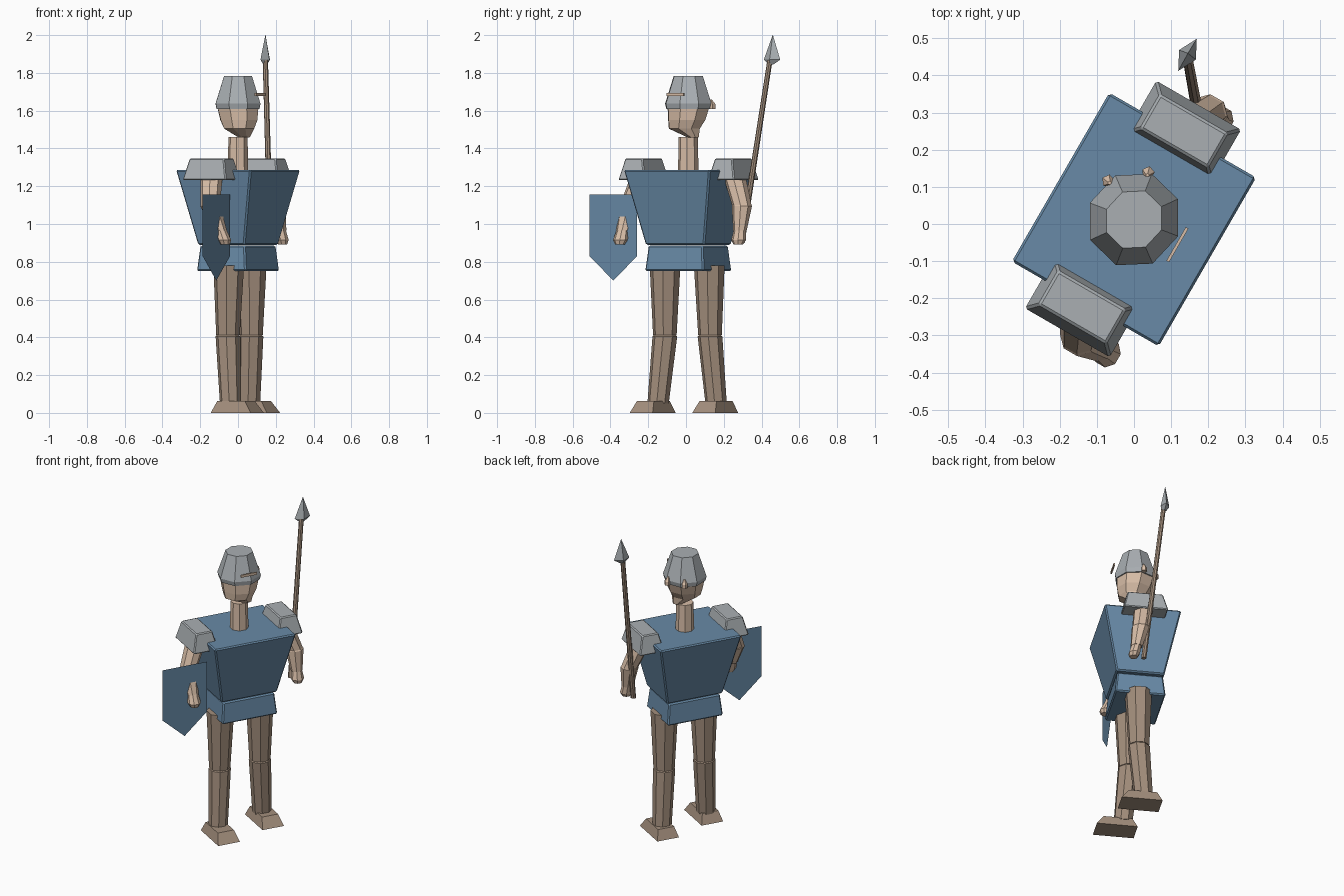
import bpy, bmesh, math
from mathutils import Matrix

# The figure is turned: local x is forward, local y is its left side
TURN = Matrix.Translation((0, 0.012, 0)) @ Matrix.Rotation(math.radians(-30), 4, 'Z')


def material(name, rgb):
    m = bpy.data.materials.new(name)
    m.diffuse_color = (*rgb, 1)
    return m


BLUE = material("blue_cloth", (0.138, 0.255, 0.385))
STEEL = material("steel", (0.40, 0.43, 0.45))
BROWN = material("brown_leather", (0.37, 0.275, 0.205))
SKIN = material("skin", (0.69, 0.515, 0.39))


def add(name, bm, mat, bevel=0):
    bmesh.ops.recalc_face_normals(bm, faces=bm.faces)
    mesh = bpy.data.meshes.new(name)
    bm.to_mesh(mesh)
    bm.free()
    mesh.materials.append(mat)
    ob = bpy.data.objects.new(name, mesh)
    bpy.context.collection.objects.link(ob)
    ob.matrix_world = TURN
    if bevel:
        mod = ob.modifiers.new("soft_edge", 'BEVEL')
        mod.width = bevel
        mod.segments = 1
    return ob


def loft(name, rings, mat, sides=8, phase=0.5, bevel=0, box=False):
    """Join level rings (x, y, z, x radius, y radius); a box ring uses half sizes."""
    bm = bmesh.new()
    k = math.sqrt(2) if box else 1
    loops = []
    for x, y, z, rx, ry in rings:
        loop = []
        for i in range(sides):
            a = 2 * math.pi * (i + phase) / sides
            loop.append(bm.verts.new((x + k * rx * math.cos(a), y + k * ry * math.sin(a), z)))
        loops.append(loop)
    for lo, hi in zip(loops, loops[1:]):
        for i in range(sides):
            j = (i + 1) % sides
            bm.faces.new((lo[i], lo[j], hi[j], hi[i]))
    bm.faces.new(loops[0][::-1])
    bm.faces.new(loops[-1])
    return add(name, bm, mat, bevel)


def box(name, rings, mat, bevel=0):
    return loft(name, rings, mat, 4, 0.5, bevel, True)


# Torso and belt
box("torso", [(0, 0, 0.89, 0.143, 0.18), (0, 0, 1.287, 0.23, 0.264)], BLUE, 0.008)
box("belt", [(0, 0, 0.75, 0.151, 0.18), (0, 0, 0.886, 0.137, 0.166)], BLUE, 0.008)

# Neck and head
loft("neck", [(0, 0, 1.27, 0.055, 0.055), (0, 0, 1.46, 0.051, 0.051)], SKIN)
loft("head", [(0.015, 0.04, 1.457, 0.03, 0.03), (0.016, -0.015, 1.505, 0.085, 0.088),
              (0.008, -0.005, 1.55, 0.105, 0.105), (0, 0, 1.61, 0.115, 0.117),
              (0, 0, 1.68, 0.09, 0.09)], SKIN, 8, 0.2)

# Helmet with eye strip
loft("helmet", [(0, 0, 1.61, 0.122, 0.125), (0, 0, 1.637, 0.127, 0.132),
                (0, 0, 1.783, 0.079, 0.083)], STEEL, 8, 0.2)
box("eye_strip", [(0.135, 0, 1.677, 0.004, 0.052), (0.135, 0, 1.693, 0.004, 0.052)], SKIN)
for n, (x, y) in enumerate([(-0.112, 0.055), (-0.03, 0.128)]):
    loft("ear_%d" % n, [(x, y, 1.61, 0.018, 0.018), (x, y, 1.635, 0.018, 0.018),
                        (x * .95, y * .95, 1.66, 0.005, 0.005)], SKIN, 5)

# Limbs: the right side strides forward, the left side trails
for side, s, knee, ankle, foot, hand in (("right", -1, 0.016, 0.046, 0.091, 0.112),
                                         ("left", 1, 0.002, -0.021, 0.0, 0.062)):
    box(side + "_pauldron", [(-0.003, s * 0.274, 1.232, 0.133, 0.081),
                             (-0.003, s * 0.274, 1.348, 0.105, 0.053)], STEEL, 0.006)
    loft(side + "_thigh", [(knee, s * 0.134, 0.412, 0.063, 0.063),
                           (knee + 0.003, s * 0.131, 0.78, 0.082, 0.082)], BROWN)
    loft(side + "_shin", [(ankle, s * 0.158, 0.05, 0.057, 0.057),
                          (knee, s * 0.134, 0.405, 0.066, 0.066),
                          (knee, s * 0.134, 0.416, 0.055, 0.055)], BROWN)
    box(side + "_foot", [(foot, s * 0.165, 0, 0.122, 0.07),
                         (foot - 0.008, s * 0.165, 0.062, 0.085, 0.052)], BROWN)
    loft(side + "_upper_arm", [(0.028, s * 0.343, 1.10, 0.052, 0.052),
                               (0.0, s * 0.28, 1.26, 0.06, 0.06)], SKIN)
    mid = 0.03 + (hand - 0.03) * 0.75
    loft(side + "_forearm", [(mid, s * 0.347, 0.965, 0.036, 0.036),
                             (0.03, s * 0.345, 1.095, 0.054, 0.054),
                             (0.028, s * 0.343, 1.11, 0.045, 0.045)], SKIN)
    loft(side + "_hand", [(hand + 0.01, s * 0.347, 0.892, 0.024, 0.026),
                          (hand + 0.006, s * 0.347, 0.915, 0.035, 0.04),
                          (mid, s * 0.347, 0.975, 0.031, 0.031)], SKIN)

# Shield: one thin upright sheet with a pointed foot
bm = bmesh.new()
outline = [(-0.145, 1.155), (-0.145, 0.83), (0, 0.70), (0.145, 0.83), (0.145, 1.155)]
bm.faces.new([bm.verts.new((0.099, -0.401 + y, z)) for y, z in outline])
add("shield", bm, BLUE)

# Spear leaning in the left hand
loft("spear_shaft", [(0.0075, 0.331, 0.90, 0.016, 0.016),
                     (-0.091, 0.447, 1.87, 0.014, 0.014)], BROWN)
loft("spear_head", [(-0.094, 0.452, 1.845, 0.012, 0.015), (-0.097, 0.456, 1.87, 0.026, 0.05),
                    (-0.098, 0.46, 2.0, 0.001, 0.001)], STEEL, 4, 0)
